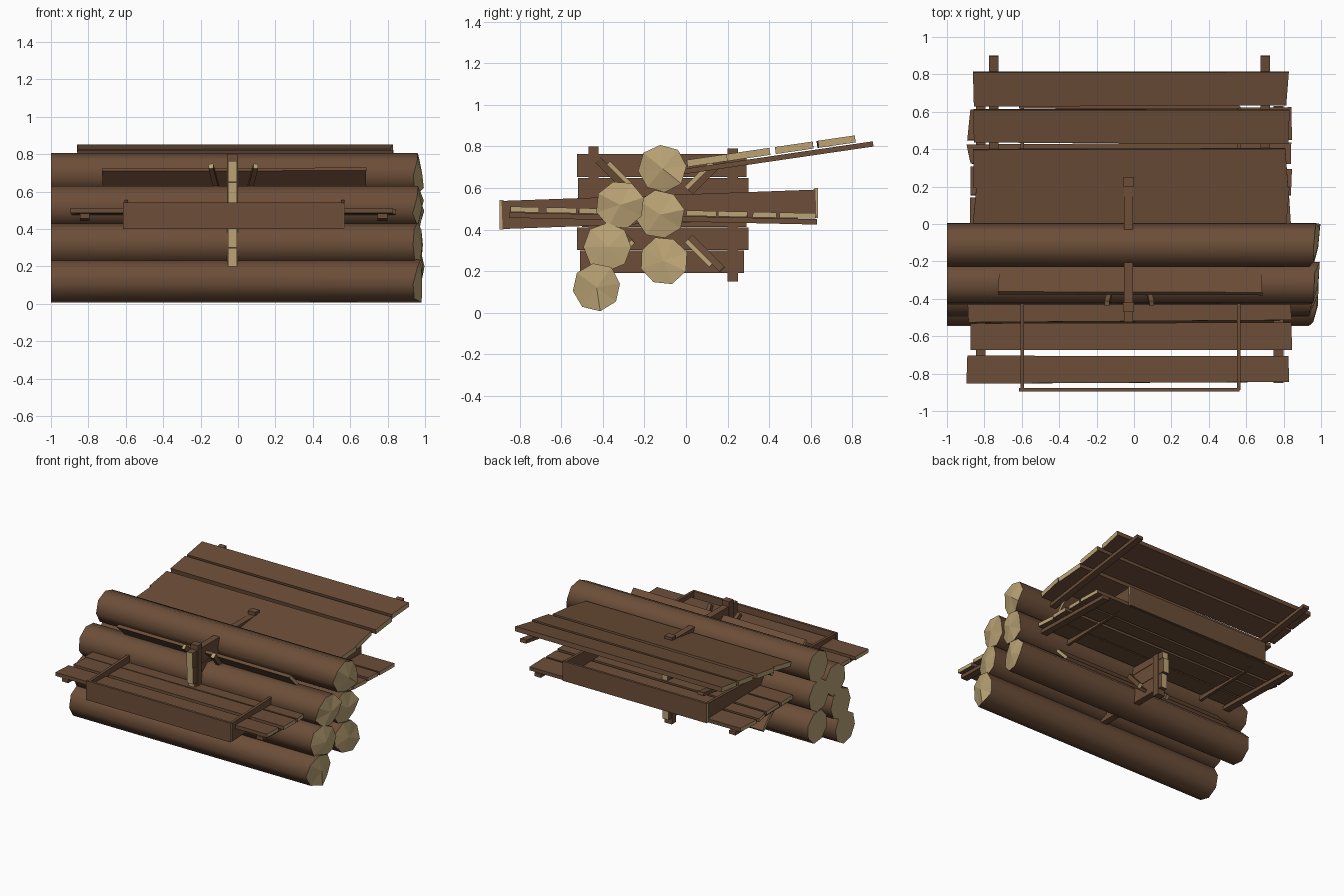
import bpy, bmesh, math, random
from mathutils import Matrix, Vector

if "Cube" in bpy.data.objects:
    bpy.data.objects.remove(bpy.data.objects["Cube"])

random.seed(4)

def mat(name, c):
    m = bpy.data.materials.new(name)
    m.diffuse_color = (*c, 1)
    m.use_nodes = True
    m.node_tree.nodes["Principled BSDF"].inputs["Base Color"].default_value = m.diffuse_color
    return m

BARK = mat("brown_wood", (0.150, 0.076, 0.040))
CUT = mat("pale_cut_wood", (0.50, 0.37, 0.18))

def finish(bm, name):
    bmesh.ops.recalc_face_normals(bm, faces=bm.faces)
    me = bpy.data.meshes.new(name)
    bm.to_mesh(me)
    bm.free()
    me.materials.append(BARK)
    me.materials.append(CUT)
    ob = bpy.data.objects.new(name, me)
    bpy.context.collection.objects.link(ob)
    return ob

def plank(name, loc, size, pitch=0.0, cut_axis=None, wonk=0.0, lean=0.0):
    """Box turned about x by pitch; faces along cut_axis show cut wood."""
    bm = bmesh.new()
    bmesh.ops.create_cube(bm, size=1)
    for v in bm.verts:
        v.co = Vector(a * b for a, b in zip(v.co, size))
    # uneven sawn corners, shared by upper and lower edges
    if wonk:
        for sx in (-1, 1):
            for sy in (-1, 1):
                d = Vector((random.uniform(-wonk, wonk), random.uniform(-wonk, wonk) * 0.6, 0))
                for v in bm.verts:
                    if v.co.x * sx > 0 and v.co.y * sy > 0:
                        v.co += d
    bm.normal_update()
    if cut_axis is not None:
        for f in bm.faces:
            if abs(f.normal[cut_axis]) > 0.8:
                f.material_index = 1
    rot = Matrix.Rotation(pitch, 4, 'X') @ Matrix.Rotation(lean, 4, 'Z')
    bm.transform(Matrix.Translation(loc) @ rot)
    return finish(bm, name)

def log(name, y, z, r=0.117, turn=0.0):
    """Eight sided trunk with a slanted, ragged right end."""
    bm = bmesh.new()
    left, right = [], []
    for i in range(8):
        a = math.tau * i / 8 + turn
        k = r * random.uniform(0.97, 1.03)
        cy, cz = k * math.cos(a), k * math.sin(a)
        left.append(bm.verts.new((-1.0, y + cy, z + cz)))
        right.append(bm.verts.new((0.965 + 0.02 * math.cos(a) + random.uniform(-0.015, 0.015),
                                   y + cy, z + cz)))
    for i in range(8):
        j = (i + 1) % 8
        f = bm.faces.new((left[i], left[j], right[j], right[i]))
        f.smooth = True
    bm.faces.new(left).material_index = 1
    tip = bm.verts.new((0.985, y, z))
    for i in range(8):
        bm.faces.new((right[i], right[(i + 1) % 8], tip)).material_index = 1
    for e in bm.edges:
        if any(f.material_index for f in e.link_faces):
            e.smooth = False
    finish(bm, name)

# Stack of logs
for n, (y, z, t) in enumerate([(-0.112, 0.693, 0.1), (-0.317, 0.518, 0.3), (-0.125, 0.472, 0.2),
                               (-0.377, 0.316, 0.0), (-0.108, 0.25, 0.35), (-0.43, 0.122, 0.15)]):
    log(f"log_{n + 1}", y, z, turn=t)

# Raised back deck: sloping planks on two rails
slope = math.atan(0.146)
for n, (a, b) in enumerate([(0.01, 0.20), (0.20, 0.405), (0.43, 0.612), (0.63, 0.815)]):
    y = (a + b) / 2
    plank(f"upper_deck_plank_{n + 1}", (-0.015, y, 0.717 + 0.146 * y),
          (1.67, b - a, 0.034), slope, 0, 0.012)
for n, x in enumerate((-0.75, 0.702)):
    plank(f"upper_deck_rail_{n + 1}", (x, 0.43, 0.743), (0.05, 0.95, 0.025), slope)

# Middle deck: nearly level planks on two rails
tilt = math.atan(-0.022)
for n, (a, b) in enumerate([(-0.85, -0.70), (-0.675, -0.53), (-0.52, -0.38), (0.0, 0.14),
                            (0.16, 0.30), (0.32, 0.43), (0.455, 0.62)]):
    y = (a + b) / 2
    plank(f"middle_deck_plank_{n + 1}", (-0.025, y, 0.479 - 0.022 * y),
          (1.72, b - a, 0.026), tilt, 0, 0.012)
for n, x in enumerate((-0.82, 0.772)):
    plank(f"middle_deck_rail_{n + 1}", (x, -0.11, 0.453), (0.052, 1.48, 0.026), tilt)

# Open box frame around the middle deck
rise = math.atan(0.036)
for n, x in enumerate((-0.598, 0.56)):
    plank(f"frame_side_{n + 1}", (x, -0.13, 0.497), (0.02, 1.51, 0.135), rise, 1)
plank("frame_front_board", (-0.025, -0.887, 0.47), (1.18, 0.018, 0.142), 0, 0)
plank("frame_back_board", (-0.025, 0.627, 0.527), (1.18, 0.018, 0.145), 0, 0)

# Upright centre panel: boards stacked along y, with upright battens
for n, (a, b, y0, y1) in enumerate([(0.19, 0.30, -0.51, 0.28), (0.30, 0.41, -0.525, 0.30),
                                    (0.41, 0.53, -0.50, 0.29), (0.53, 0.65, -0.52, 0.30),
                                    (0.65, 0.765, -0.525, 0.29)]):
    plank(f"centre_panel_board_{n + 1}", (-0.029, (y0 + y1) / 2, (a + b) / 2),
          (0.048, y1 - y0, b - a - 0.003), 0, 1)
for n, (y, a, b) in enumerate([(-0.445, 0.18, 0.80), (0.225, 0.15, 0.79)]):
    plank(f"centre_panel_batten_{n + 1}", (-0.029, y, (a + b) / 2), (0.06, 0.05, b - a))

# Diagonal paddles around the middle log, each with two short braces
AY, AZ = -0.125, 0.472
for n, deg in enumerate((45, 135, 225, 315)):
    a = math.radians(deg)
    c, s = math.cos(a), math.sin(a)
    r = 0.265
    plank(f"paddle_{n + 1}", (-0.02, AY + r * c, AZ + r * s), (1.40, 0.17, 0.022), a, 0, 0.008)
    # braces sit on the side of the paddle that faces away from the centre line
    side = -1 if c * s > 0 else 1
    oy, oz = -s * 0.025 * side, c * 0.025 * side
    for k, x in enumerate((-0.125, 0.075)):
        lean = 0.18 if x < 0 else -0.18
        plank(f"paddle_brace_{n + 1}_{k + 1}", (x, AY + 0.29 * c + oy, AZ + 0.29 * s + oz),
              (0.026, 0.22, 0.035), a, 1, 0, lean)
